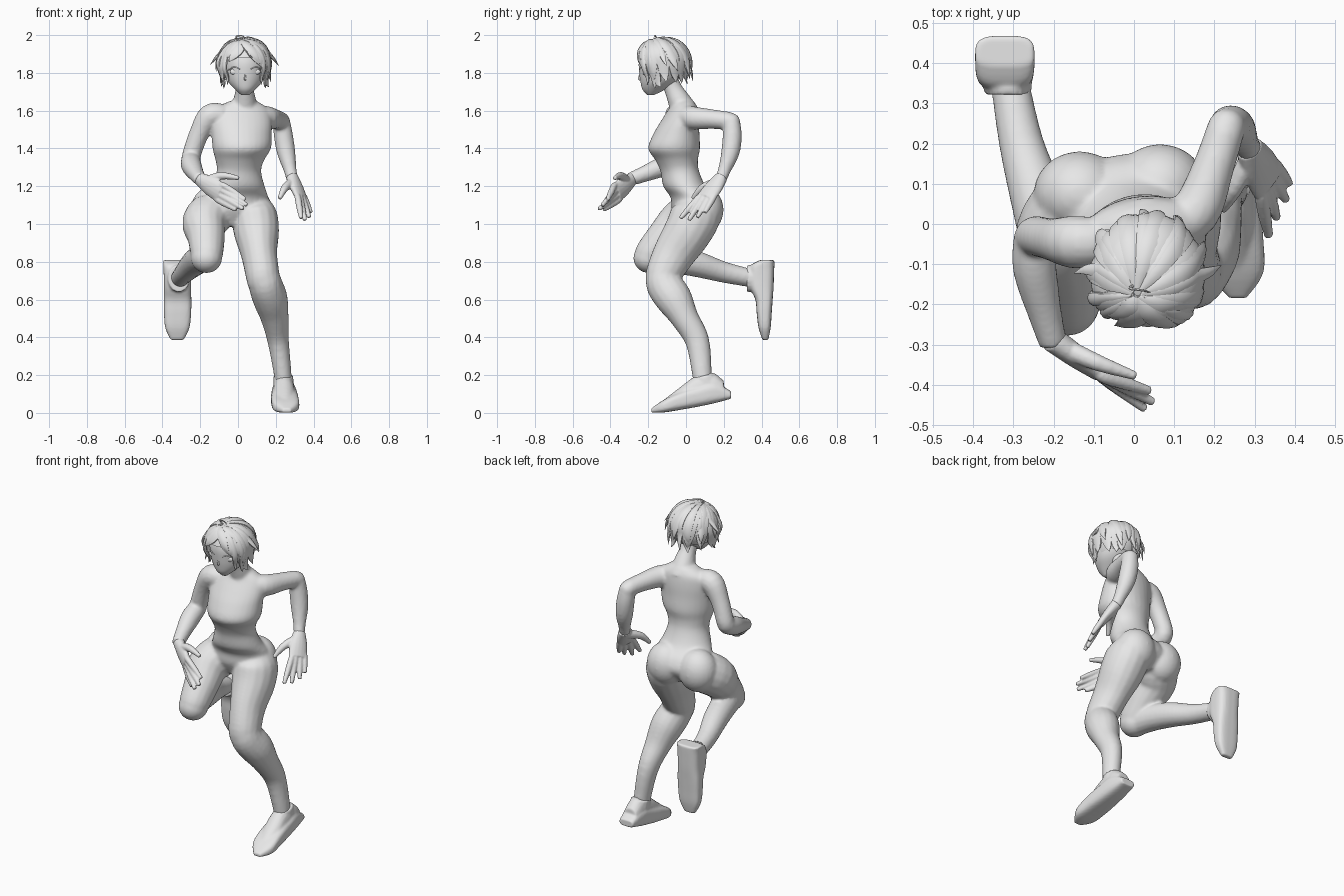
import bpy, bmesh, math, random
from mathutils import Vector, Matrix

random.seed(11)
grey = bpy.data.materials.new("plain_grey")
grey.diffuse_color = (0.8, 0.8, 0.8, 1)


def catmull(pts, sub):
    """Smooth list of (x, y, z, width, depth) points."""
    p = [Vector(q) for q in pts]
    out = []
    for i in range(len(p) - 1):
        a, b, c, d = p[max(i - 1, 0)], p[i], p[i + 1], p[min(i + 2, len(p) - 1)]
        for k in range(sub):
            t = k / sub
            out.append(0.5 * (2 * b + (c - a) * t + (2 * a - 5 * b + 4 * c - d) * t * t
                              + (3 * b - a - 3 * c + d) * t ** 3))
    return out + [p[-1]]


def tube(bm, pts, ref=(1, 0, 0), sides=16, sub=4, power=1.0, axis=None):
    """Loft closed rings along a path; width follows ref, axis fixes the ring plane."""
    pts = [tuple(q) + (q[3],) if len(q) == 4 else tuple(q) for q in pts]
    path = catmull(pts, sub)
    ref, rings = Vector(ref), []
    for i, q in enumerate(path):
        ahead, behind = path[min(i + 1, len(path) - 1)], path[max(i - 1, 0)]
        tan = Vector(axis).normalized() if axis else (Vector(ahead[:3]) - Vector(behind[:3])).normalized()
        u = (ref - tan * ref.dot(tan)).normalized()
        v = tan.cross(u)
        ring = []
        for k in range(sides):
            a = 2 * math.pi * (k + .5) / sides
            c, s = (math.copysign(abs(n) ** power, n) for n in (math.cos(a), math.sin(a)))
            ring.append(bm.verts.new(Vector(q[:3]) + u * c * max(q[3], .0008) + v * s * max(q[4], .0008)))
        rings.append(ring)
    for r, n in zip(rings, rings[1:]):
        for k in range(sides):
            bm.faces.new((r[k], r[(k + 1) % sides], n[(k + 1) % sides], n[k]))
    bm.faces.new(rings[0][::-1])
    bm.faces.new(rings[-1])


def ball(bm, centre, radii):
    m = Matrix.Translation(centre) @ Matrix.Diagonal((*radii, 1))
    bmesh.ops.create_uvsphere(bm, u_segments=24, v_segments=14, radius=1, matrix=m)


def finish(bm, name, voxel=0, smooth=3, angle=60):
    """Make the object; a voxel size fuses overlapping parts into one skin."""
    bmesh.ops.recalc_face_normals(bm, faces=bm.faces)
    me = bpy.data.meshes.new(name)
    bm.to_mesh(me)
    bm.free()
    me.materials.append(grey)
    me.shade_smooth()
    ob = bpy.data.objects.new(name, me)
    bpy.context.collection.objects.link(ob)
    if voxel:
        r = ob.modifiers.new("fuse", 'REMESH')
        r.mode, r.voxel_size, r.use_smooth_shade = 'VOXEL', voxel, True
        s = ob.modifiers.new("soften", 'SMOOTH')
        s.factor, s.iterations = 0.5, smooth
    else:
        me.set_sharp_from_angle(angle=math.radians(angle))


UP = (0, 0, 1)

# Body: torso, neck, limbs fused together
bm = bmesh.new()
tube(bm, [(-.03, .04, .99, .06, .07), (-.02, .05, 1.07, .185, .122), (-.01, .038, 1.14, .172, .118),
          (0, -.008, 1.20, .142, .112), (.005, -.033, 1.28, .118, .102), (.01, -.05, 1.34, .13, .113),
          (.02, -.063, 1.40, .155, .137), (.02, -.05, 1.48, .16, .12), (.02, -.03, 1.55, .16, .098),
          (.02, -.015, 1.61, .14, .075), (.028, -.015, 1.65, .075, .056)],
     ref=(1, .15, 0), sides=28, axis=UP)
tube(bm, [(.03, 0, 1.58, .075), (.035, -.035, 1.65, .062), (.035, -.07, 1.72, .048), (.035, -.1, 1.79, .05)])
for c in ((-.135, .075, 1.075), (.065, .093, 1.075)):                    # buttocks
    ball(bm, c, (.115, .106, .125))
tube(bm, [(-.09, .05, 1.14, .07), (-.125, .045, 1.07, .115), (-.178, -.03, 1.01, .118),
          (-.168, -.11, .93, .1), (-.165, -.18, .85, .088), (-.165, -.2, .82, .08)])   # left thigh
ball(bm, (-.167, -.195, .82), (.083, .084, .08))
tube(bm, [(-.17, -.2, .82, .075), (-.2, -.08, .815, .075), (-.235, .05, .79, .07),
          (-.28, .2, .745, .056), (-.31, .36, .71, .048)])               # left shin
tube(bm, [(.07, .06, 1.15, .07), (.085, .055, 1.06, .117, .13), (.098, .01, .96, .121, .128),
          (.112, -.065, .84, .096, .112), (.13, -.12, .73, .09, .095), (.135, -.12, .68, .085)])
tube(bm, [(.13, -.125, .74, .085), (.145, -.115, .68, .09, .097), (.172, -.062, .6, .092, .097),
          (.195, -.005, .5, .074), (.213, .06, .38, .057, .064), (.237, .085, .2, .047, .052),
          (.24, .09, .12, .045)])                                        # right shin
tube(bm, [(-.08, -.045, 1.575, .06), (-.148, -.045, 1.57, .066), (-.205, -.038, 1.48, .053),
          (-.245, -.03, 1.37, .05), (-.25, -.04, 1.34, .048)], ref=(0, 1, 0))
ball(bm, (-.248, -.035, 1.35), (.051, .05, .051))
tube(bm, [(-.25, -.03, 1.345, .05), (-.247, -.11, 1.31, .055), (-.222, -.22, 1.265, .043),
          (-.2, -.3, 1.235, .035)])                                      # left forearm
tube(bm, [(.08, -.015, 1.575, .055), (.152, .03, 1.562, .062), (.197, .14, 1.555, .052),
          (.228, .235, 1.545, .048)], ref=UP)                            # right upper arm
ball(bm, (.23, .24, 1.54), (.047, .048, .047))
tube(bm, [(.23, .24, 1.55, .045), (.24, .245, 1.47, .051), (.255, .235, 1.38, .049),
          (.275, .205, 1.29, .035), (.287, .185, 1.24, .032)])           # right forearm
finish(bm, "body", voxel=.009, smooth=7)


# Hands: palm, four fingers and a thumb
def hand(name, wrist, knuckles, spread, tips, thumb):
    bm = bmesh.new()
    w, k, s = Vector(wrist), Vector(knuckles), Vector(spread)
    tube(bm, [(*w, .034, .032), (*w.lerp(k, .5), .052, .029), (*k, .055, .021)], ref=s)
    for i, tip in enumerate(tips):
        base = k + s * (1 - i * 2 / 3)
        mid = base.lerp(Vector(tip), .5)
        tube(bm, [(*w.lerp(base, .8), .014), (*base, .017), (*mid, .0165), (*tip, .011)], ref=s, sides=10)
    tube(bm, [(*p, r) for p, r in zip(thumb, (.026, .021, .011))], ref=s, sides=10)
    finish(bm, name, voxel=.005, smooth=2)


hand("left_hand", (-.205, -.285, 1.24), (-.09, -.368, 1.165), (.016, -.012, .037),
     [(.04, -.415, 1.13), (.048, -.443, 1.1), (.028, -.46, 1.08), (-.01, -.435, 1.075)],
     [(-.17, -.31, 1.225), (-.09, -.345, 1.255), (.005, -.378, 1.243)])
hand("right_hand", (.285, .19, 1.25), (.333, .105, 1.14), (-.016, -.042, -.004),
     [(.335, -.03, 1.03), (.355, .015, 1.02), (.378, .06, 1.035), (.386, .1, 1.06)],
     [(.285, .16, 1.22), (.248, .085, 1.19), (.22, .035, 1.135)])

# Right shoe: flat sole tilted onto the toe, full upper narrowing to the ankle
bm = bmesh.new()
tube(bm, [(.258, -.184, .012, .022, .011), (.254, -.12, .035, .068, .033), (.248, -.03, .064, .073, .048),
          (.245, .06, .086, .069, .054), (.243, .15, .105, .062, .054), (.242, .238, .095, .046, .02)],
     power=.6, sides=24, axis=(0, 1, 0))
tube(bm, [(.25, -.11, .04, .045, .035), (.246, -.02, .085, .056, .06), (.243, .04, .12, .055, .07),
          (.242, .1, .14, .054, .072), (.242, .15, .142, .052, .068), (.242, .2, .125, .045, .045)],
     axis=(0, 1, 0))
tube(bm, [(.242, .12, .1, .057, .085), (.241, .108, .15, .055, .07), (.24, .098, .197, .052, .058)], sub=2)
finish(bm, "right_shoe", voxel=.007, smooth=3)

# Left shoe, kicked up behind with the sole facing back
bm = bmesh.new()
tube(bm, [(-.322, .42, .386, .034, .015), (-.321, .416, .45, .064, .032), (-.32, .414, .53, .072, .04),
          (-.32, .413, .6, .073, .046), (-.32, .4, .67, .072, .064), (-.321, .4, .75, .073, .067),
          (-.321, .408, .785, .074, .06), (-.321, .43, .809, .074, .038)], power=.6, sides=24, axis=UP)
tube(bm, [(-.313, .322, .712, .058, .072), (-.318, .39, .712, .068, .074)], sub=2, axis=(0, 1, 0))
finish(bm, "left_shoe", voxel=.007, smooth=2)

# Head with pointed chin and small nose
HX = .038
bm = bmesh.new()
tube(bm, [(HX, -.187, 1.682, .02, .016), (HX, -.172, 1.71, .052, .058), (HX, -.148, 1.75, .088, .093),
          (HX, -.13, 1.8, .107, .118), (HX, -.122, 1.86, .115, .128), (HX, -.12, 1.92, .1, .11),
          (HX, -.12, 1.965, .05, .06)], sides=28, axis=UP)
tube(bm, [(HX, -.243, 1.795, .003), (HX, -.247, 1.77, .006, .008), (HX, -.235, 1.76, .003)], sides=8)
finish(bm, "head")

# Eyes and mouth, nearly flush with the face
bm = bmesh.new()
for side in (-1, 1):
    ball(bm, (HX + side * .055, -.222, 1.806), (.026, .009, .016))
    tube(bm, [(HX + side * .028, -.244, 1.82, .003), (HX + side * .06, -.232, 1.83, .004),
              (HX + side * .09, -.2, 1.815, .002)], ref=UP, sides=6)
tube(bm, [(HX - .018, -.229, 1.728, .001), (HX, -.232, 1.727, .003), (HX + .018, -.229, 1.728, .001)],
     ref=UP, sides=6)
finish(bm, "eyes_and_mouth")

# Hair cap, open over the face
CEN, RAD = Vector((.035, -.122, 1.852)), Vector((.134, .142, .13))
bm = bmesh.new()
ball(bm, CEN, RAD * .97)
bmesh.ops.delete(bm, geom=[v for v in bm.verts if v.co.z < 1.765 or (v.co.z < 1.865 and v.co.y < -.15)],
                 context='VERTS')
finish(bm, "hair_cap")


# Hair locks sweeping out from the crown
def lock(bm, ang, end, width, flip, lift, twist):
    pts = []
    for i, w in enumerate((.3, .7, 1, 1, .95, .6, .03)):
        s = .05 + .95 * i / 6
        t = math.radians(end) * s
        a = ang + twist * s * s
        h = math.sin(t) if t < 1.57 else max(math.sin(t), .82)
        back = (1 - s) ** 2
        d = Vector((h * math.cos(a) - .24 * back, h * math.sin(a) - .42 * back, math.cos(t)))
        if t < 1.57:
            d.normalize()
        d *= lift
        out = 1 + flip * max(0, s - .7)
        d.x, d.y = d.x * out, d.y * out
        pts.append((*[CEN[k] + d[k] * RAD[k] for k in range(3)], width * w, .012 * w))
    tube(bm, pts, ref=(-math.sin(ang), math.cos(ang), 0), sides=8, sub=3)


bm = bmesh.new()
for layer, (count, width) in enumerate(((15, .036), (11, .026))):
    for i in range(count):
        ang = 2 * math.pi * (i + .4 * layer) / count + random.uniform(-.1, .1)
        front = -math.sin(ang)
        fringe = front > .55
        end = (95 if fringe else 160 if front > .1 else 140) + random.uniform(-9, 9)
        end -= layer * (6 if fringe else 24)
        lock(bm, ang, end, width, random.uniform(.2, 1.0) * (.45 if fringe else 1), 1 + .025 * layer,
             math.copysign(.45, math.cos(ang)) if fringe else random.uniform(-.1, .4))
for ang, end in ((-.1, 97), (math.pi - .2, 95), (.9, 130), (1.5, 136), (2.3, 134)):   # outward flicks
    lock(bm, ang, end, .02, 1.15, 1.02, .2)
for ang in (-.35, math.pi + .35):                                        # long cheek locks
    lock(bm, ang, 172, .018, .1, 1.04, 0)
    lock(bm, ang * 1.0 + math.copysign(.35, math.cos(ang)) * -1, 150, .018, .2, 1.03, 0)
tube(bm, [(.005, -.15, 1.97, .004), (-.01, -.16, 1.992, .004), (.02, -.165, 1.997, .003),
          (.04, -.17, 1.985, .001)], ref=(0, 1, 0), sides=6)            # stray strand
finish(bm, "hair_locks", angle=50)
